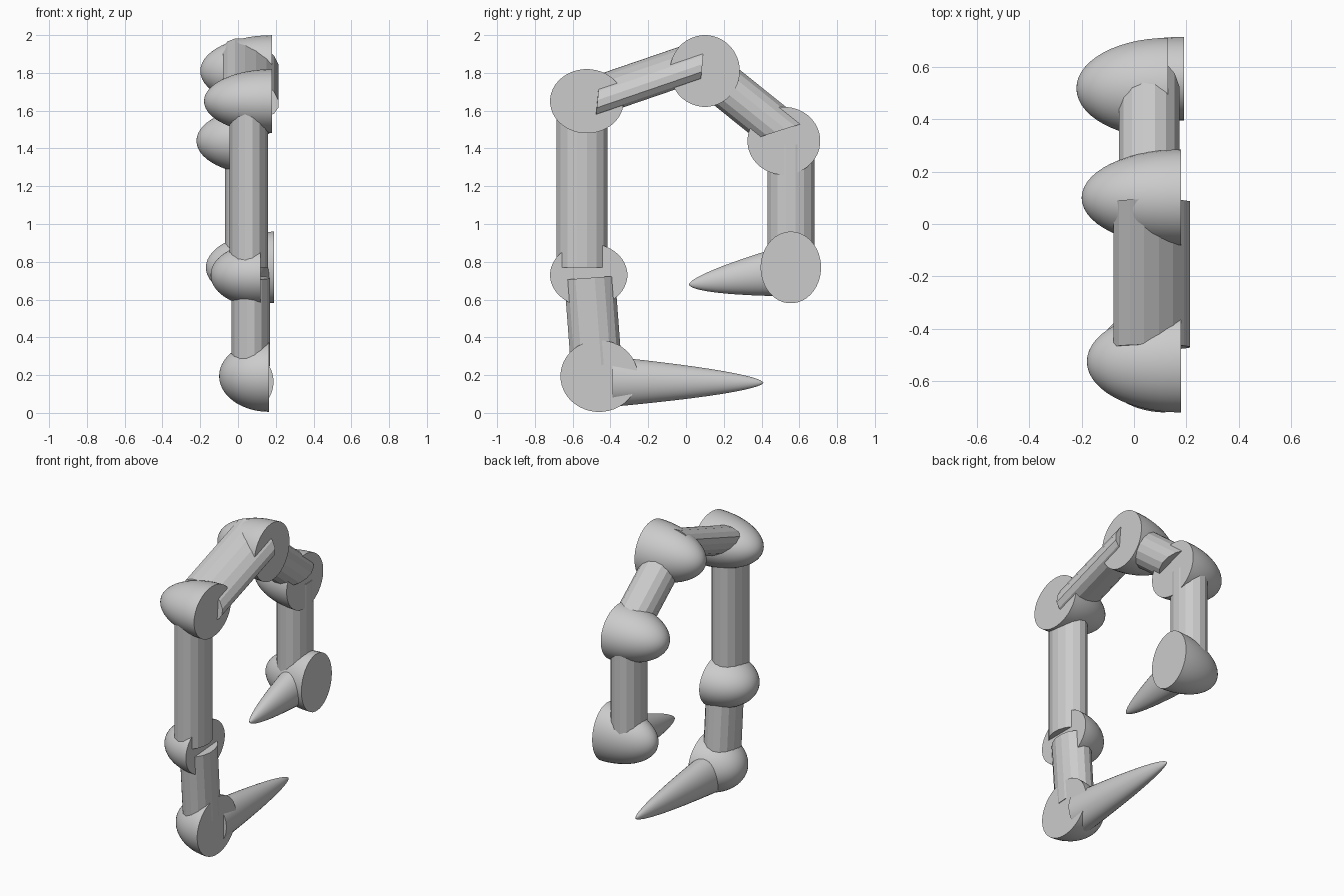
import bpy, bmesh, math
from mathutils import Vector

cube = bpy.data.objects.get("Cube")
if cube:
    bpy.data.objects.remove(cube, do_unlink=True)

grey = bpy.data.materials.new("plain_grey")
grey.use_nodes = True
COLOUR = (0.6, 0.6, 0.6, 1)
grey.diffuse_color = COLOUR
grey.node_tree.nodes["Principled BSDF"].inputs["Base Color"].default_value = COLOUR


def loft(name, stations, u, v, sides, tip=None, angle=30):
    """Join rings (centre, scale) spanned by u and v, capped or closed in a tip."""
    u, v = Vector(u), Vector(v)
    bm = bmesh.new()
    rings = []
    for centre, scale in stations:
        ring = []
        for i in range(sides):
            a = math.tau * (i + 0.5) / sides
            ring.append(bm.verts.new(Vector(centre) + scale * (u * math.cos(a) + v * math.sin(a))))
        rings.append(ring)
    for low, high in zip(rings, rings[1:]):
        for i in range(sides):
            j = (i + 1) % sides
            bm.faces.new((low[i], low[j], high[j], high[i]))
    bm.faces.new(rings[0])
    if tip is None:
        bm.faces.new(rings[-1])
    else:
        point = bm.verts.new(tip)
        for i in range(sides):
            bm.faces.new((rings[-1][i], rings[-1][(i + 1) % sides], point))
    bmesh.ops.recalc_face_normals(bm, faces=bm.faces)
    mesh = bpy.data.meshes.new(name)
    bm.to_mesh(mesh)
    bm.free()
    mesh.materials.append(grey)
    obj = bpy.data.objects.new(name, mesh)
    bpy.context.collection.objects.link(obj)
    bpy.ops.object.select_all(action='DESELECT')
    obj.select_set(True)
    bpy.context.view_layer.objects.active = obj
    if angle:
        bpy.ops.object.shade_smooth_by_angle(angle=math.radians(angle))


def dome(name, flat_x, apex_x, y, z, ry, rz):
    """Half ellipsoid joint with its flat disc facing +x."""
    steps = [math.pi / 2 * k / 14 for k in range(14)]
    stations = [((flat_x + (apex_x - flat_x) * math.sin(a), y, z), math.cos(a)) for a in steps]
    loft(name, stations, (0, ry, 0), (0, 0, rz), 40, (apex_x, y, z), 40)


def tube(name, start, end, u, v):
    loft(name, [(start, 1), (end, 1)], u, v, 16, angle=0)


def spike(name, base, tip, u, v):
    """Bowed cone with a rounded point."""
    base, tip = Vector(base), Vector(tip)
    stations = []
    for k in range(16):
        t = 1 - (1 - k / 16) ** 1.8
        stations.append((base.lerp(tip, t), (1 - t) ** 0.6))
    loft(name, stations, u, v, 32, tip, 40)


# Dome joints
dome("front_upper_joint", 0.18, -0.18, -0.525, 1.65, 0.195, 0.17)
dome("top_joint", 0.18, -0.20, 0.10, 1.81, 0.185, 0.19)
dome("back_upper_joint", 0.13, -0.22, 0.518, 1.44, 0.193, 0.18)
dome("back_lower_joint", 0.19, -0.17, 0.555, 0.77, 0.16, 0.19)
dome("front_middle_joint", 0.12, -0.145, -0.515, 0.73, 0.205, 0.168)
dome("front_lower_joint", 0.165, -0.10, -0.46, 0.195, 0.205, 0.19)

# Limb segments
tube("front_upper_limb", (0.057, -0.55, 0.77), (0.057, -0.55, 1.63), (0.104, 0, 0), (0, 0.137, 0))
tube("front_lower_limb", (0.067, -0.51, 0.715), (0.067, -0.475, 0.25), (0.104, 0, 0), (0, 0.137, 0.01))
tube("top_limb", (0.067, -0.47, 1.68), (0.067, 0.085, 1.87), (0.149, 0, -0.045), (0, 0.01, 0.105))
tube("back_upper_limb", (0.058, 0.12, 1.80), (0.058, 0.5, 1.495), (0.117, 0, 0), (0, 0.135, 0.043))
tube("back_lower_limb", (0.032, 0.555, 0.77), (0.032, 0.555, 1.42), (0.104, 0, 0), (0, 0.127, 0))

# Pointed ends
spike("foot", (0.085, -0.39, 0.165), (0.085, 0.41, 0.16), (0.103, 0, 0), (0, 0, 0.133))
spike("hand", (0.075, 0.51, 0.75), (0.075, 0.015, 0.68), (0.103, 0, 0), (0, 0, 0.133))
